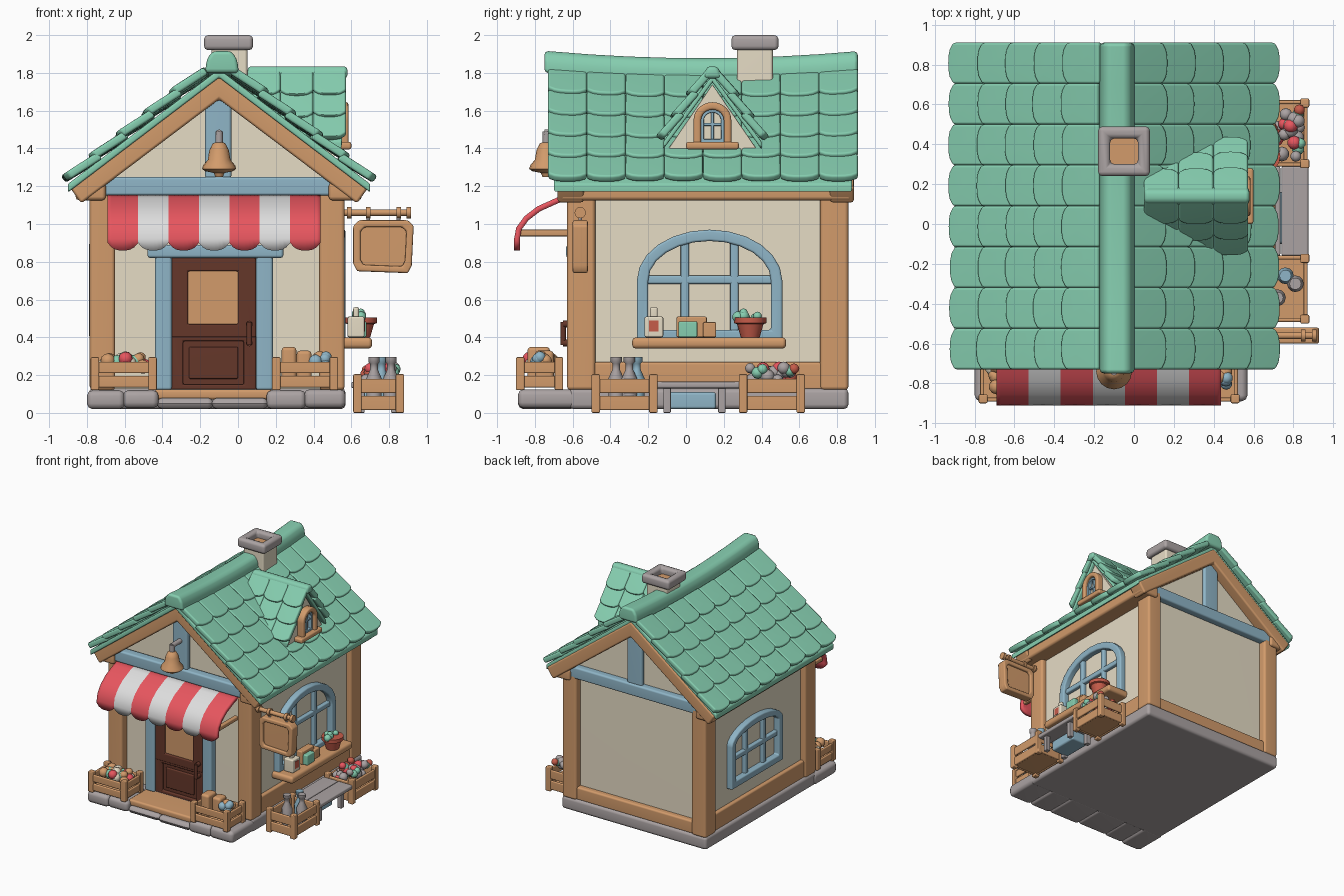
import bpy, bmesh, math, random
from mathutils import Vector

random.seed(4)
cube = bpy.data.objects.get("Cube")
if cube:
    bpy.data.objects.remove(cube, do_unlink=True)


def material(name, code):
    rgb = [int(code[i:i + 2], 16) / 255 for i in (0, 2, 4)]
    col = [c / 12.92 if c < 0.04 else ((c + 0.055) / 1.055) ** 2.4 for c in rgb] + [1]
    m = bpy.data.materials.new(name)
    m.use_nodes = True
    m.diffuse_color = col
    bsdf = next(n for n in m.node_tree.nodes if n.type == 'BSDF_PRINCIPLED')
    bsdf.inputs["Base Color"].default_value = col
    bsdf.inputs["Roughness"].default_value = 0.8
    return m


GREEN = material("roof green", "86ceb0")
WOOD = material("warm wood", "d29b6b")
PLASTER = material("cream plaster", "e6dcc5")
BLUE = material("trim blue", "8fb5c7")
BROWN = material("door brown", "65372a")
RED = material("awning red", "e8565f")
WHITE = material("awning white", "dedede")
STONE = material("stone grey", "aba3a3")
CLAY = material("clay", "c65c4a")


def finish(bm, name, mats, bevel=0.0):
    bmesh.ops.recalc_face_normals(bm, faces=bm.faces[:])
    bm.normal_update()
    if bevel:
        edges = [e for e in bm.edges if e.calc_face_angle(0) > 0.5]
        bmesh.ops.bevel(bm, geom=edges, offset=bevel, segments=2, profile=0.5,
                        affect='EDGES', clamp_overlap=True)
    me = bpy.data.meshes.new(name)
    bm.to_mesh(me)
    bm.free()
    for m in mats if isinstance(mats, list) else [mats]:
        me.materials.append(m)
    me.shade_smooth()
    me.set_sharp_from_angle(angle=math.radians(50))
    ob = bpy.data.objects.new(name, me)
    bpy.context.scene.collection.objects.link(ob)
    if bevel:
        ob.modifiers.new("Weighted", 'WEIGHTED_NORMAL').keep_sharp = True
    return ob


def boxes(name, mat, specs, bevel=0.015):
    """Boxes given as (x0, x1, y0, y1, z0, z1), joined into one object."""
    bm = bmesh.new()
    for x0, x1, y0, y1, z0, z1 in specs:
        for v in bmesh.ops.create_cube(bm, size=1)["verts"]:
            v.co = (x1 if v.co.x > 0 else x0, y1 if v.co.y > 0 else y0, z1 if v.co.z > 0 else z0)
    return finish(bm, name, mat, bevel)


def slab(name, mat, polys, axis, a, b, bevel=0.012, cuts=()):
    """Flat polygons sharing edges, thickened along an axis from a to b."""
    place = {'x': lambda p, t: (t, p[0], p[1]), 'y': lambda p, t: (p[0], t, p[1]),
             'z': lambda p, t: (p[0], p[1], t)}[axis]
    bm, verts, count = bmesh.new(), {}, {}

    def vert(p, t):
        key = (round(p[0], 4), round(p[1], 4), t)
        if key not in verts:
            verts[key] = bm.verts.new(place(p, t))
        return verts[key]
    for poly in polys:
        for t in (a, b):
            bm.faces.new([vert(p, t) for p in poly])
        for p, q in zip(poly, poly[1:] + poly[:1]):
            key = frozenset((vert(p, a), vert(q, a)))
            count.setdefault(key, []).append((p, q))
    for pairs in count.values():
        if len(pairs) == 1:
            p, q = pairs[0]
            bm.faces.new([vert(p, a), vert(q, a), vert(q, b), vert(p, b)])
    for t in cuts:
        bmesh.ops.bisect_plane(bm, geom=bm.verts[:] + bm.edges[:] + bm.faces[:],
                               plane_co=place((0, 0), t), plane_no=place((0, 0), 1))
    return finish(bm, name, mat, bevel)


def ring(o, i):
    n = len(o)
    return [[o[k], o[(k + 1) % n], i[(k + 1) % n], i[k]] for k in range(n)]


def arch(c, hw, z0, zs, zt, n=12):
    curve = [(c - hw * math.cos(math.pi * k / n), zs + (zt - zs) * math.sin(math.pi * k / n)) for k in range(n + 1)]
    return [(c - hw, z0)] + curve + [(c + hw, z0)]


def rect(x0, x1, y0, y1):
    return [(x0, y0), (x1, y0), (x1, y1), (x0, y1)]


def chevron(c, half, top, bottom, slope, trim=0.0):
    """Two sloping strips that meet at the ridge."""
    return [[(c, top), (c, bottom), (c + s * (half - trim), bottom - slope * (half - trim)),
             (c + s * half, top - slope * half)] for s in (-1, 1)]


def rod(name, mat, p, q, r):
    p, q = Vector(p), Vector(q)
    bm = bmesh.new()
    bmesh.ops.create_cone(bm, cap_ends=True, segments=12, radius1=r, radius2=r, depth=(q - p).length)
    bm.transform((q - p).to_track_quat('Z', 'Y').to_matrix().to_4x4())
    bmesh.ops.translate(bm, verts=bm.verts[:], vec=(p + q) / 2)
    return finish(bm, name, mat)


def lathe(name, mat, centre, profile, seg=16):
    bm = bmesh.new()
    rows = [[bm.verts.new((centre[0] + r * math.cos(math.tau * k / seg),
                           centre[1] + r * math.sin(math.tau * k / seg), centre[2] + z))
             for k in range(seg)] for r, z in profile]
    for lo, hi in zip(rows, rows[1:]):
        for k in range(seg):
            bm.faces.new([lo[k], lo[(k + 1) % seg], hi[(k + 1) % seg], hi[k]])
    bm.faces.new(rows[0])
    bm.faces.new(rows[-1])
    return finish(bm, name, mat)


def shingles(name, top, along, down, rows, cols, w, pitch):
    along, down = Vector(along).normalized(), Vector(down).normalized()
    n = along.cross(down)
    n = n if n.z > 0 else -n
    bm = bmesh.new()
    for r in range(rows):
        for c in range(cols):
            length = pitch + 0.04
            o = Vector(top) + along * (c + 0.5) * w + down * (r * pitch - 0.04 + random.uniform(-0.006, 0.006))
            steps = [k / 3 for k in range(-3, 4)]
            outline = [(-w / 2, 0)] + [(t * w / 2, length - 0.028 * abs(t) ** 3) for t in steps] + [(w / 2, 0)]
            lo, hi = [[bm.verts.new(o + along * u + down * v + n * (h + 0.022 * v / length))
                       for u, v in outline] for h in (0, 0.042)]
            bm.faces.new(lo)
            bm.faces.new(hi)
            for k in range(len(lo)):
                j = (k + 1) % len(lo)
                bm.faces.new([lo[k], lo[j], hi[j], hi[k]])
    return finish(bm, name, GREEN, 0.012)


def sag(ob):
    for v in ob.data.vertices:
        v.co.z += 0.035 * ((v.co.y - 0.09) / 0.82) ** 2 * max(0, (v.co.z - 1.2) / 0.65) - 0.012


def crate(name, x0, x1, y0, y1, z0, z1):
    t, p, specs = 0.02, 0.045, [(x0 + 0.02, x1 - 0.02, y0 + 0.02, y1 - 0.02, z0 + 0.02, z0 + 0.05)]
    specs += [(x, x + p, y, y + p, z0, z1 + 0.015) for x in (x0, x1 - p) for y in (y0, y1 - p)]
    h = (z1 - z0) / 2
    for z in (z0 + 0.015, z0 + h + 0.01):
        specs += [(x0, x1, y, y + t, z, z + h - 0.02) for y in (y0 + 0.008, y1 - t - 0.008)]
        specs += [(x, x + t, y0, y1, z, z + h - 0.02) for x in (x0 + 0.008, x1 - t - 0.008)]
    boxes(name, WOOD, specs, 0.007)


def pile(name, centre, size, n, r, mats):
    bm = bmesh.new()
    for k in range(n):
        new = bmesh.ops.create_icosphere(bm, subdivisions=2, radius=r * random.uniform(0.8, 1.15))["verts"]
        off = Vector(centre) + Vector([s * random.uniform(-1, 1) for s in size])
        for v in new:
            v.co += off
        for f in {f for v in new for f in v.link_faces}:
            f.material_index = k % len(mats)
    finish(bm, name, mats)


def mx(x):
    return -0.22 - x


# Stone base and doorstep
boxes("foundation", STONE, [(-0.79, 0.57, -0.62, 0.86, 0.02, 0.13)], 0.025)
boxes("front_stones", STONE, [(-0.8, -0.6, -0.89, -0.58, 0.02, 0.12), (-0.61, -0.42, -0.885, -0.58, 0.025, 0.12),
      (-0.43, -0.13, -0.87, -0.58, 0.02, 0.08), (-0.14, 0.16, -0.88, -0.58, 0.02, 0.08),
      (0.15, 0.36, -0.885, -0.58, 0.02, 0.12), (0.35, 0.57, -0.89, -0.58, 0.025, 0.125)], 0.03)
boxes("doorstep", WOOD, [(-0.44, 0.18, -0.84, -0.58, 0.07, 0.125)])

# Walls and timber frame
slab("walls", PLASTER, [[(-0.74, 0.1), (0.52, 0.1), (0.52, 1.26), (-0.1, 1.74), (-0.74, 1.26)]], 'y', -0.56, 0.8, 0.005)
boxes("corner_posts", WOOD, [(x, x + 0.135, y, y + 0.15, 0.12, 1.2) for x in (-0.785, 0.43) for y in (-0.63, 0.71)], 0.02)
boxes("sill_beams", WOOD, [(mx(0.55), mx(0.45), -0.5, 0.75, 0.12, 0.27), (0.45, 0.55, -0.5, 0.75, 0.12, 0.27),
      (-0.7, 0.48, 0.74, 0.845, 0.12, 0.23)], 0.015)
boxes("eave_beams", WOOD, [(0.48, 0.655, -0.67, 0.88, 1.125, 1.22), (mx(0.64), mx(0.48), -0.67, 0.88, 1.125, 1.22)], 0.02)
for side, y0, y1 in (("front", -0.68, -0.54), ("back", 0.76, 0.89)):
    slab(side + "_rake_boards", WOOD, chevron(-0.1, 0.79, 1.79, 1.66, 0.755, 0.06), 'y', y0, y1, 0.015)
    boxes(side + "_gable_trim", BLUE, [(-0.73, 0.52, y0 + 0.03, y1 - 0.03, 1.15, 1.25),
          (-0.175, -0.035, y0 + 0.045, y1 - 0.045, 1.24, 1.7)], 0.015)

# Main roof
slab("roof_deck", GREEN, chevron(-0.1, 0.8, 1.82, 1.775, 0.76), 'y', -0.7, 0.88, 0.01)
for side, s in (("left", 1), ("right", -1)):
    sag(shingles(side + "_roof_tiles", (-0.1 + s * 0.09, -0.73, 1.82 - 0.068), (0, 1, 0), (s, 0, -0.76), 5, 8, 0.205, 0.177))
half = [(0.09, 1.78), (0.08, 1.85), (0.05, 1.89)]
cap = [(-0.085 + x, z) for x, z in half] + [(-0.085 - x, z) for x, z in reversed(half)]
sag(slab("roof_ridge", GREEN, [cap], 'y', -0.75, 0.91, 0.02, [-0.5 + 0.2 * k for k in range(7)]))

# Chimney
boxes("chimney_neck", PLASTER, [(-0.14, 0.05, 0.27, 0.46, 1.65, 1.94)])
boxes("chimney_flue", WOOD, [(-0.12, 0.02, 0.29, 0.44, 1.93, 1.945)], 0)
slab("chimney_cap", STONE, ring(rect(-0.18, 0.08, 0.24, 0.49), rect(-0.12, 0.02, 0.3, 0.43)), 'z', 1.92, 2.0, 0.022)

# Dormer
slab("dormer_wall", PLASTER, [[(-0.12, 1.36), (0.4, 1.36), (0.14, 1.74)]], 'x', 0.1, 0.53, 0.004)
slab("dormer_deck", GREEN, chevron(0.14, 0.26, 1.79, 1.75, 1.36), 'x', 0.06, 0.55, 0.008)
for side, s in (("back", 1), ("front", -1)):
    shingles(side + "_dormer_tiles", (0.05, 0.14 + s * 0.015, 1.765), (1, 0, 0), (0, s * 0.57, -0.82), 3, 3, 0.174, 0.138)
slab("dormer_ridge", GREEN, [[(0.09, 1.77), (0.19, 1.77), (0.17, 1.835), (0.11, 1.835)]], 'x', 0.05, 0.58, 0.02)
slab("dormer_window_frame", WOOD, ring(arch(0.14, 0.1, 1.42, 1.55, 1.645), arch(0.14, 0.06, 1.42, 1.55, 1.605)), 'x', 0.51, 0.585)
slab("dormer_window_inner", BLUE, ring(arch(0.14, 0.062, 1.42, 1.55, 1.607), arch(0.14, 0.045, 1.45, 1.55, 1.59)), 'x', 0.52, 0.56, 0.004)
boxes("dormer_glazing_bars", BLUE, [(0.52, 0.55, 0.132, 0.148, 1.43, 1.6), (0.52, 0.55, 0.09, 0.19, 1.52, 1.536)], 0.004)
boxes("dormer_sill", WOOD, [(0.5, 0.6, 0.0, 0.28, 1.395, 1.435)], 0.012)

# Arched side windows
for side, f, c, hw, z0, zs, zt, bar in (("left", lambda x: x, 0.125, 0.385, 0.38, 0.7, 0.97, 0.705),
                                        ("right", mx, 0.163, 0.347, 0.4, 0.76, 0.9, 0.64)):
    slab(side + "_window_frame", BLUE, ring(arch(c, hw, z0, zs, zt), arch(c, hw - 0.06, z0 + 0.06, zs, zt - 0.06)),
         'x', f(0.5), f(0.57))
    x0, x1 = sorted((f(0.5), f(0.55)))
    boxes(side + "_glazing_bars", BLUE, [(x0, x1, y - 0.022, y + 0.022, z0 + 0.03, zt - 0.05)
          for y in (c - 0.34 * hw, c + 0.34 * hw)] + [(x0, x1, c - hw + 0.03, c + hw - 0.03, bar - 0.022, bar + 0.022)], 0.01)
boxes("window_ledge", WOOD, [(0.5, 0.71, -0.285, 0.53, 0.34, 0.4)], 0.02)

# Goods on the ledge
boxes("cream_jar", PLASTER, [(0.58, 0.67, -0.22, -0.12, 0.4, 0.51), (0.61, 0.64, -0.19, -0.15, 0.5, 0.56)], 0.01)
boxes("jar_label", CLAY, [(0.668, 0.673, -0.195, -0.145, 0.43, 0.49)], 0)
boxes("small_boxes", WOOD, [(0.58, 0.64, -0.05, 0.11, 0.4, 0.51), (0.6, 0.66, 0.09, 0.16, 0.4, 0.48)], 0.008)
boxes("green_box", GREEN, [(0.63, 0.68, -0.04, 0.06, 0.4, 0.485)], 0.008)
lathe("plant_pot", CLAY, (0.65, 0.34, 0.4), [(0.05, 0), (0.07, 0.07), (0.085, 0.075), (0.085, 0.105), (0.06, 0.105)])
pile("pot_plant", (0.65, 0.34, 0.515), (0.04, 0.07, 0.015), 9, 0.028, [GREEN])

# Door
boxes("door_panel", BROWN, [(-0.36, 0.1, -0.585, -0.54, 0.12, 0.82), (-0.26, 0.0, -0.6, -0.55, 0.18, 0.35)], 0.008)
slab("door_stiles", BROWN, ring(rect(-0.355, 0.095, 0.4, 0.82), rect(-0.265, 0.0, 0.47, 0.75)), 'y', -0.61, -0.56, 0.008)
slab("door_lower_stiles", BROWN, ring(rect(-0.355, 0.095, 0.12, 0.41), rect(-0.29, 0.03, 0.15, 0.38)), 'y', -0.605, -0.56, 0.008)
boxes("door_glass", WOOD, [(-0.27, 0.005, -0.593, -0.584, 0.465, 0.755)], 0)
rod("door_handle", BROWN, (0.06, -0.65, 0.36), (0.06, -0.65, 0.48), 0.014)
for z in (0.37, 0.47):
    rod("handle_mount", BROWN, (0.06, -0.6, z), (0.06, -0.65, z), 0.018)
boxes("door_frame", BLUE, [(-0.44, -0.35, -0.625, -0.55, 0.12, 0.84), (0.095, 0.185, -0.625, -0.55, 0.12, 0.84),
      (-0.48, 0.24, -0.635, -0.55, 0.82, 0.89)])

# Striped awning
bm = bmesh.new()
path = [(-0.6, 1.15), (-0.68, 1.125), (-0.78, 1.08), (-0.845, 1.03), (-0.885, 0.975), (-0.895, 0.92), (-0.895, 0.86)]
for k in range(7):
    grid = []
    for y, z in path:
        ts = [j / 4 for j in range(-4, 5)]
        grid.append([bm.verts.new((-0.69 + 0.161 * (k + 0.5 + t / 2), y,
                                   z + (0.04 * abs(t) ** 3 if z < 0.9 else 0))) for t in ts])
    for a, b in zip(grid, grid[1:]):
        for j in range(8):
            bm.faces.new([a[j], a[j + 1], b[j + 1], b[j]]).material_index = k % 2
bmesh.ops.remove_doubles(bm, verts=bm.verts[:], dist=0.001)
awning = finish(bm, "awning", [RED, WHITE])
solid = awning.modifiers.new("Thickness", 'SOLIDIFY')
solid.thickness, solid.offset = 0.03, 0
boxes("awning_arms", WOOD, [(x, x + 0.035, -0.885, -0.6, 0.935, 0.97) for x in (-0.67, 0.39)], 0.008)

# Bell
lathe("bell", WOOD, (-0.1, -0.74, 1.28), [(0.02, -0.03), (0.028, -0.01), (0.075, 0), (0.09, 0.012), (0.085, 0.03),
      (0.06, 0.06), (0.052, 0.11), (0.035, 0.145), (0.015, 0.155)])
rod("bell_hanger", STONE, (-0.1, -0.74, 1.42), (-0.1, -0.74, 1.49), 0.02)
rod("bell_arm", STONE, (-0.1, -0.75, 1.48), (-0.1, -0.58, 1.48), 0.02)

# Hanging sign
rod("sign_bar", WOOD, (0.54, -0.56, 1.06), (0.91, -0.56, 1.06), 0.018)
for x in (0.59, 0.69, 0.85, 0.905):
    rod("sign_bar_collar", WOOD, (x - 0.012, -0.56, 1.06), (x + 0.012, -0.56, 1.06), 0.03)
for x in (0.69, 0.85):
    rod("sign_hanger", STONE, (x, -0.56, 0.99), (x, -0.56, 1.06), 0.01)
outer = [(0.63, 0.75), (0.9, 0.74), (0.92, 0.78), (0.93, 0.99), (0.9, 1.02), (0.64, 1.02), (0.61, 0.99), (0.61, 0.79)]
inner = [(0.77 + (x - 0.77) * 0.76, 0.88 + (z - 0.88) * 0.74) for x, z in outer]
slab("sign_board", WOOD, [outer], 'y', -0.58, -0.54, 0.01)
slab("sign_rim", WOOD, ring(outer, inner), 'y', -0.6, -0.52, 0.01)

# Crates, bench and produce
crate("front_right_crate", -0.78, -0.43, -0.9, -0.65, 0.12, 0.28)
crate("front_left_crate", 0.18, 0.53, -0.9, -0.65, 0.12, 0.28)
crate("side_front_crate", 0.61, 0.88, -0.5, -0.15, 0.0, 0.19)
crate("side_back_crate", 0.61, 0.88, 0.28, 0.63, 0.0, 0.19)
pile("mixed_produce", (-0.6, -0.77, 0.27), (0.11, 0.06, 0.025), 24, 0.035, [WOOD, PLASTER, RED, WOOD, GREEN])
boxes("bread_boxes", WOOD, [(0.23, 0.31, -0.84, -0.72, 0.16, 0.35), (0.31, 0.39, -0.8, -0.7, 0.16, 0.33)], 0.02)
pile("blue_jars", (0.44, -0.77, 0.27), (0.03, 0.05, 0.03), 8, 0.035, [BLUE, WOOD])
for x, y in ((0.72, -0.37), (0.76, -0.26), (0.81, -0.3)):
    lathe("bottle", STONE if y < -0.28 else BLUE, (x, y, 0.05),
          [(0.038, 0), (0.042, 0.13), (0.02, 0.18), (0.02, 0.21), (0.03, 0.22), (0.03, 0.245)], 12)
pile("side_produce", (0.745, 0.455, 0.2), (0.09, 0.12, 0.04), 34, 0.034, [RED, STONE, CLAY, STONE, GREEN])
boxes("bench_top", STONE, [(0.6, 0.735, -0.16, 0.29, 0.13, 0.165), (0.74, 0.875, -0.16, 0.29, 0.13, 0.165)], 0.01)
boxes("bench_legs", STONE, [(x, x + 0.04, y, y + 0.04, 0, 0.14) for x in (0.63, 0.81) for y in (-0.12, 0.17)], 0.006)
boxes("under_bench_tub", BLUE, [(0.62, 0.78, -0.1, 0.16, 0.02, 0.11)], 0.015)
